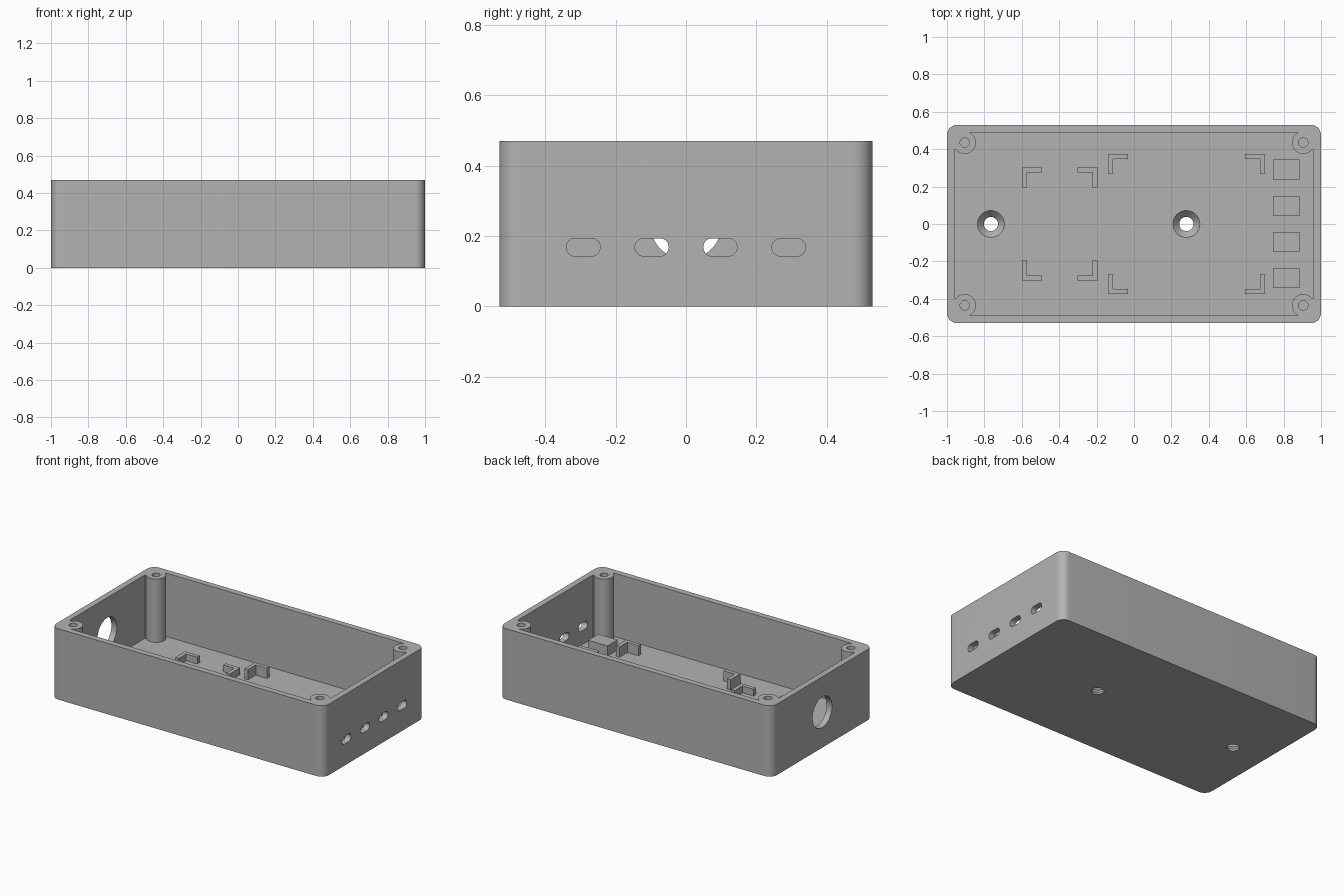
import bpy, bmesh
from math import sin, cos, pi, radians, atan2
from mathutils import Matrix

cube = bpy.data.objects.get("Cube")
if cube:
    bpy.data.objects.remove(cube)

HEIGHT, FLOOR = 0.47, 0.05
HALF_X, HALF_Y = 1.0, 0.53
WALL = 0.04
POST_X, POST_Y, POST_R = 0.905, 0.435, 0.06
CORNERS = [(1, 1), (-1, 1), (-1, -1), (1, -1)]

grey = bpy.data.materials.new("plain grey")
grey.use_nodes = True
grey.diffuse_color = (0.45, 0.45, 0.45, 1)
grey.node_tree.nodes["Principled BSDF"].inputs["Base Color"].default_value = grey.diffuse_color


def make(name, bm):
    bmesh.ops.recalc_face_normals(bm, faces=bm.faces)
    mesh = bpy.data.meshes.new(name)
    bm.to_mesh(mesh)
    bm.free()
    mesh.materials.append(grey)
    obj = bpy.data.objects.new(name, mesh)
    bpy.context.collection.objects.link(obj)
    return obj


def prism(name, outline, z0, z1):
    bm = bmesh.new()
    face = bm.faces.new([bm.verts.new((x, y, z0)) for x, y in outline])
    out = bmesh.ops.extrude_face_region(bm, geom=[face])
    verts = [v for v in out["geom"] if isinstance(v, bmesh.types.BMVert)]
    bmesh.ops.translate(bm, verts=verts, vec=(0, 0, z1 - z0))
    return make(name, bm)


def arc(cx, cy, r, a0, a1, n):
    angles = [a0 + (a1 - a0) * i / n for i in range(n + 1)]
    return [(cx + r * cos(a), cy + r * sin(a)) for a in angles]


def four_corners(points):
    # Mirror one corner's points into a closed outline
    outline = []
    for sx, sy in CORNERS:
        part = [(x * sx, y * sy) for x, y in points]
        outline += part if sx * sy > 0 else part[::-1]
    return outline


def turn_to_x(obj, x, y, z):
    # Stand an outline up so that it extrudes along x
    turn = Matrix(((0, 0, 1), (1, 0, 0), (0, 1, 0))).to_4x4()
    obj.data.transform(Matrix.Translation((x, y, z)) @ turn)
    return obj


# Outer shell with rounded upright corners
r = 0.055
case = prism("case_body", four_corners(
    arc(HALF_X - r, HALF_Y - r, r, 0, pi / 2, 10)), 0, HEIGHT)

# Cavity outline leaves a round screw post in each corner
in_x, in_y, web_y = HALF_X - WALL, HALF_Y - WALL, POST_Y - 0.04
start = 2 * pi + atan2(-0.04, 0.045)
end = atan2(in_y - POST_Y, -0.024)
cavity = [(in_x, web_y)] + arc(POST_X, POST_Y, POST_R, start, end, 24)
cutters = [prism("cavity_cutter", four_corners(cavity), FLOOR, HEIGHT + 0.1)]

# Blind screw holes in the posts
for sx, sy in CORNERS:
    ring = arc(sx * POST_X, sy * POST_Y, 0.025, 0, 2 * pi, 24)[:-1]
    cutters.append(prism("screw_cutter", ring, 0.1, HEIGHT + 0.1))

# Countersunk mounting holes in the floor
for x in (-0.765, 0.28):
    bm = bmesh.new()
    rings = [[bm.verts.new((px, py, z)) for px, py in arc(x, 0, rad, 0, 2 * pi, 32)[:-1]]
             for rad, z in ((0.038, -0.05), (0.038, 0.012), (0.072, FLOOR), (0.072, 0.1))]
    for low, high in zip(rings, rings[1:]):
        for i in range(32):
            j = (i + 1) % 32
            bm.faces.new((low[i], low[j], high[j], high[i]))
    bm.faces.new(rings[0])
    bm.faces.new(rings[-1])
    cutters.append(make("countersink_cutter", bm))

# Four slots in the right-hand end wall and a round cable hole opposite
slot = arc(0.0225, 0, 0.0255, -pi / 2, pi / 2, 12) + arc(-0.0225, 0, 0.0255, pi / 2, 1.5 * pi, 12)
for y in (-0.292, -0.097, 0.097, 0.292):
    cutters.append(turn_to_x(prism("slot_cutter", slot, -0.06, 0.06), 0.98, y, 0.168))
ring = arc(0, 0, 0.102, 0, 2 * pi, 48)[:-1]
cutters.append(turn_to_x(prism("cable_cutter", ring, -0.06, 0.06), -0.98, 0, 0.235))

# Cut everything out of the shell, then drop the cutters
for cutter in cutters:
    cutter.hide_render = True
    mod = case.modifiers.new("cut", "BOOLEAN")
    mod.operation, mod.solver, mod.object = "DIFFERENCE", "EXACT", cutter
bpy.context.view_layer.update()
graph = bpy.context.evaluated_depsgraph_get()
cut_mesh = bpy.data.meshes.new_from_object(case.evaluated_get(graph))
case.modifiers.clear()
case.data = cut_mesh
for cutter in cutters:
    bpy.data.objects.remove(cutter)

bpy.ops.object.select_all(action="DESELECT")
case.select_set(True)
bpy.context.view_layer.objects.active = case
bpy.ops.object.shade_smooth_by_angle(angle=radians(30))


# L-shaped board brackets: two sets of four, sharing a corner style
def bracket_set(name, x0, x1, y, top):
    arm, t = 0.107, 0.026
    shape = [(0, 0), (arm, 0), (arm, t), (t, t), (t, arm), (0, arm)]
    for x, dx in ((x0, 1), (x1, -1)):
        for side in (-1, 1):
            pts = [(x + px * dx, side * (y - py)) for px, py in shape]
            prism(name, pts, FLOOR - 0.01, top)


bracket_set("small_board_bracket", -0.599, -0.195, 0.302, 0.095)
bracket_set("large_board_bracket", -0.139, 0.70, 0.374, 0.118)

# Support blocks behind the slots
for y in (-0.29, -0.097, 0.097, 0.292):
    prism("slot_support_block", [(0.742, y - 0.053), (0.884, y - 0.053),
                                 (0.884, y + 0.053), (0.742, y + 0.053)], FLOOR - 0.01, 0.118)
